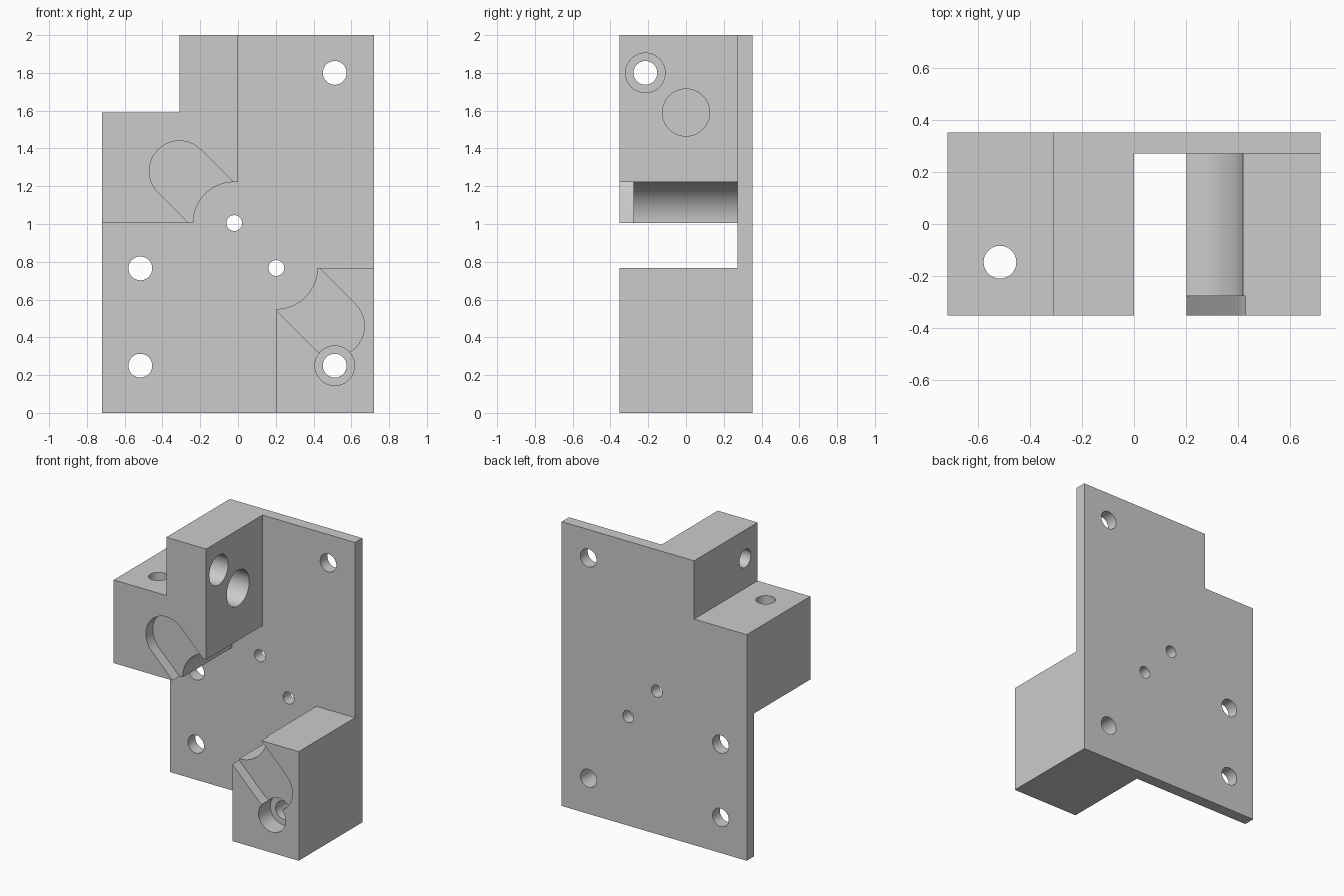
import bpy
import bmesh
from math import cos, sin, radians, pi
from mathutils import Vector, Matrix

if "Cube" in bpy.data.objects:
    bpy.data.objects.remove(bpy.data.objects["Cube"], do_unlink=True)

FRONT, BACK, PLATE_FACE = -0.353, 0.353, 0.272
HOLE, HEAD, HEAD_DEPTH = 0.063, 0.105, 0.13


def make_object(name, bm):
    bmesh.ops.recalc_face_normals(bm, faces=bm.faces)
    mesh = bpy.data.meshes.new(name)
    bm.to_mesh(mesh)
    bm.free()
    obj = bpy.data.objects.new(name, mesh)
    bpy.context.collection.objects.link(obj)
    return obj


def arc(cx, cz, r, start, end, steps=20):
    angles = [radians(start + (end - start) * i / steps) for i in range(steps + 1)]
    return [(cx + r * cos(a), cz + r * sin(a)) for a in angles]


def prism(name, profile, y0, y1):
    """Extrude an x-z outline along y."""
    bm = bmesh.new()
    face = bm.faces.new([bm.verts.new((x, y0, z)) for x, z in profile])
    new = bmesh.ops.extrude_face_region(bm, geom=[face])["geom"]
    verts = [v for v in new if isinstance(v, bmesh.types.BMVert)]
    bmesh.ops.translate(bm, verts=verts, vec=(0, y1 - y0, 0))
    return make_object(name, bm)


def rod(name, start, end, radius):
    """Round cutter between two points."""
    a, b = Vector(start), Vector(end)
    turn = (b - a).to_track_quat("Z", "Y").to_matrix().to_4x4()
    bm = bmesh.new()
    bmesh.ops.create_cone(bm, cap_ends=True, segments=48, radius1=radius, radius2=radius,
                          depth=(b - a).length, matrix=Matrix.Translation((a + b) / 2) @ turn)
    return make_object(name, bm)


def cut(body, cutter):
    cutter.hide_render = True
    mod = body.modifiers.new(cutter.name, "BOOLEAN")
    mod.operation, mod.solver, mod.object = "DIFFERENCE", "EXACT", cutter
    bpy.context.view_layer.objects.active = body
    bpy.ops.object.modifier_apply(modifier=mod.name)
    bpy.data.objects.remove(cutter, do_unlink=True)


# Stepped body: full depth, with the upper corner notched away
outline = [(-0.72, 0), (0.72, 0), (0.72, 2), (-0.31, 2), (-0.31, 1.59), (-0.72, 1.59)]
bracket = prism("mounting_bracket", outline, FRONT, BACK)

# Clear everything in front of the plate except the two corner blocks
clearance = ([(-1, 1.005)] + arc(-0.02, 1.005, 0.217, 180, 90)
             + [(0, 1.222), (0, 2.2), (1, 2.2), (1, 0.767)]
             + arc(0.203, 0.767, 0.217, 0, -90) + [(0.203, -0.2), (-1, -0.2)])
cut(bracket, prism("clearance_cutter", clearance, -1, PLATE_FACE))

# Shallow diagonal round-ended slots in the block fronts
for cx, cz, angle in ((-0.31, 1.28, 45), (0.51, 0.46, -135)):
    reach = 0.4 if angle > 0 else -0.4
    slot = [(x + reach * k, z - reach * k)
            for k, pts in ((0, arc(cx, cz, 0.16, angle, angle + 180)),
                           (1, arc(cx, cz, 0.16, angle + 180, angle, 1)))
            for x, z in pts]
    cut(bracket, prism("slot_cutter", slot, -0.6, -0.277))

# Holes through the plate: screw holes, then small pivot holes
for x, z, r in ((-0.517, 0.765, HOLE), (-0.517, 0.25, HOLE), (0.512, 1.8, HOLE),
                (0.512, 0.25, HOLE), (-0.02, 1.005, 0.042), (0.203, 0.767, 0.042)):
    cut(bracket, rod("plate_hole_cutter", (x, -0.6, z), (x, 0.6, z), r))

# Vertical screw hole through the lower step
cut(bracket, rod("step_hole_cutter", (-0.517, -0.147, 0.9), (-0.517, -0.147, 1.8), HOLE))

# Sideways screw hole and the large bore stopping at the step
cut(bracket, rod("side_hole_cutter", (-0.5, -0.215, 1.8), (0.2, -0.215, 1.8), HOLE))
cut(bracket, rod("side_bore_cutter", (-0.31, 0, 1.59), (0.2, 0, 1.59), 0.125))

# Screw head recesses
cut(bracket, rod("front_recess_cutter", (0.512, -0.6, 0.25),
                 (0.512, FRONT + HEAD_DEPTH, 0.25), HEAD))
cut(bracket, rod("side_recess_cutter", (-HEAD_DEPTH, -0.215, 1.8), (0.2, -0.215, 1.8), HEAD))

# Smooth bores, sharp edges
bpy.ops.object.select_all(action="DESELECT")
bracket.select_set(True)
bpy.context.view_layer.objects.active = bracket
bpy.ops.object.shade_smooth_by_angle(angle=pi / 6)
